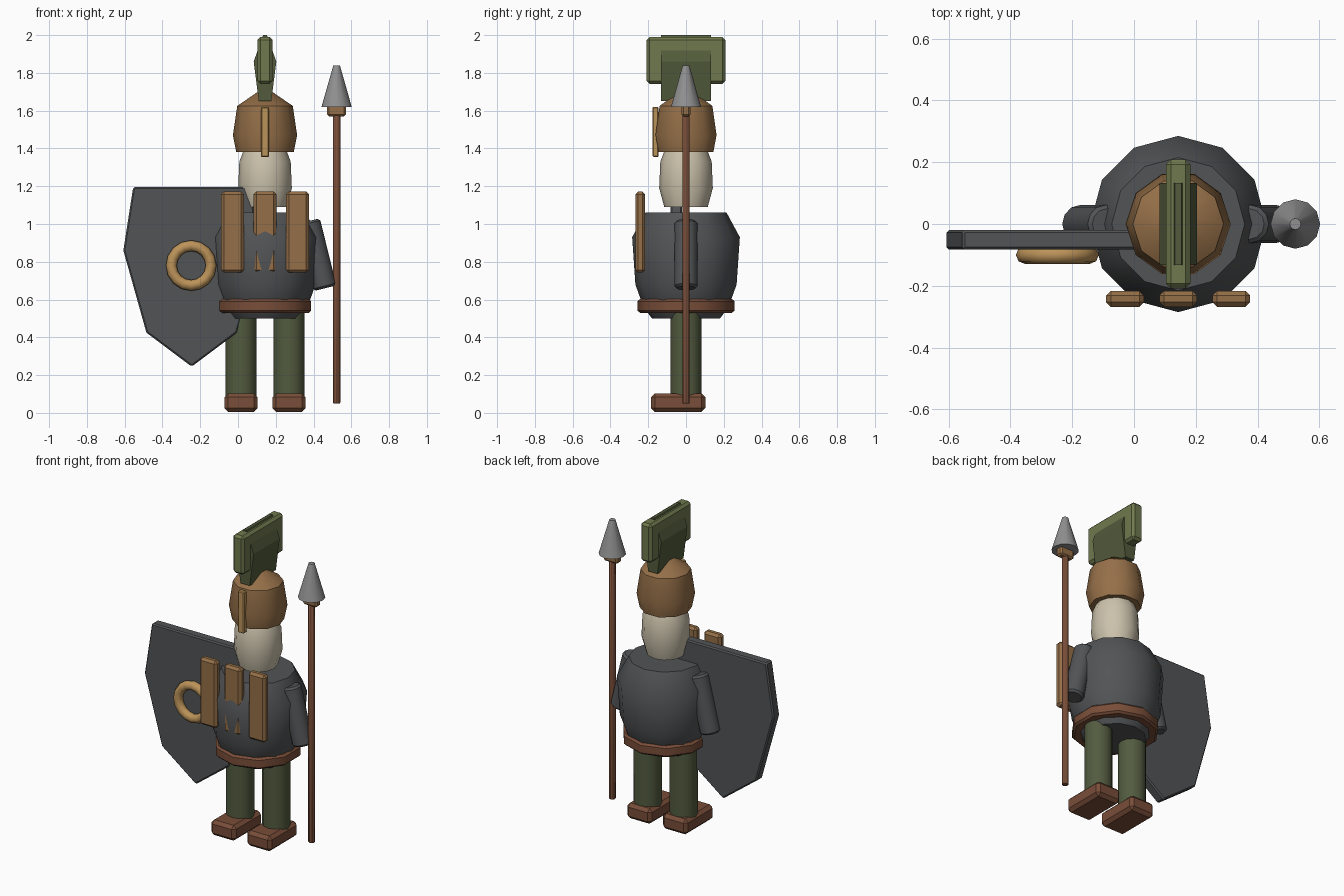
import bpy, bmesh
from math import radians, pi, cos, sin
from mathutils import Vector

if "Cube" in bpy.data.objects:
    bpy.data.objects.remove(bpy.data.objects["Cube"])

CX = 0.143  # body axis


def mat(name, rgb):
    m = bpy.data.materials.new(name)
    m.diffuse_color = (*rgb, 1)
    m.use_nodes = True
    m.node_tree.nodes["Principled BSDF"].inputs["Base Color"].default_value = m.diffuse_color
    return m


IRON = mat("iron", (0.085, 0.088, 0.092))
STEEL = mat("steel", (0.28, 0.28, 0.28))
CLOTH = mat("green_cloth", (0.085, 0.105, 0.05))
PLUME = mat("plume", (0.16, 0.19, 0.075))
PLUME_DARK = mat("plume_dark", (0.085, 0.105, 0.045))
LEATHER = mat("leather", (0.19, 0.075, 0.04))
BRONZE = mat("bronze", (0.30, 0.16, 0.065))
BRASS = mat("brass", (0.50, 0.29, 0.10))
SKIN = mat("pale", (0.60, 0.54, 0.41))


def finish(bm, name, material, bevel=0, smooth=False):
    bmesh.ops.recalc_face_normals(bm, faces=bm.faces)
    me = bpy.data.meshes.new(name)
    bm.to_mesh(me)
    bm.free()
    me.materials.append(material)
    ob = bpy.data.objects.new(name, me)
    bpy.context.collection.objects.link(ob)
    if bevel:
        b = ob.modifiers.new("bevel", 'BEVEL')
        b.width, b.segments, b.limit_method = bevel, 1, 'ANGLE'
        b.angle_limit = radians(40)
    if smooth:
        bpy.ops.object.select_all(action='DESELECT')
        ob.select_set(True)
        bpy.context.view_layer.objects.active = ob
        bpy.ops.object.shade_smooth_by_angle(angle=radians(40))
    return ob


def box(name, material, x, y, z, bevel):
    """Bevelled block from (min, max) ranges."""
    bm = bmesh.new()
    bmesh.ops.create_cube(bm, size=1)
    for v in bm.verts:
        v.co = Vector([(r[0] + r[1]) / 2 + c * (r[1] - r[0]) for c, r in zip(v.co, (x, y, z))])
    return finish(bm, name, material, bevel)


def lathe(name, material, profile, sides, x=CX, y=0, start=0, bevel=0):
    """Closed turned body from (radius, z) pairs."""
    bm = bmesh.new()
    rings = [[bm.verts.new((x + r * cos(start + 2 * pi * i / sides),
                            y + r * sin(start + 2 * pi * i / sides), z))
              for i in range(sides)] for r, z in profile]
    for a, b in zip(rings, rings[1:]):
        for i in range(sides):
            j = (i + 1) % sides
            bm.faces.new((a[i], a[j], b[j], b[i]))
    bm.faces.new(rings[0])
    bm.faces.new(rings[-1])
    return finish(bm, name, material, bevel, True)


def prism(name, material, outline, y0, y1, bevel=0):
    """Outline in x/z extruded along y."""
    bm = bmesh.new()
    f = bm.faces.new([bm.verts.new((x, y0, z)) for x, z in outline])
    ext = bmesh.ops.extrude_face_region(bm, geom=[f], use_keep_orig=True)
    for v in ext["geom"]:
        if isinstance(v, bmesh.types.BMVert):
            v.co.y = y1
    return finish(bm, name, material, bevel)


def mirrored(half, cx):
    """Full outline from the +x half, listed top to bottom."""
    return [(cx + x, z) for x, z in half] + [(cx - x, z) for x, z in reversed(half) if x]


# Torso and belt
lathe("torso", IRON, [(0.18, 0.50), (0.225, 0.56), (0.268, 0.68), (0.285, 0.93), (0.215, 1.06)], 12)
lathe("belt", LEATHER, [(0.257, 0.53), (0.257, 0.602)], 10, start=pi / 2, bevel=0.012)

# Head and helmet
lathe("head", SKIN, [(0.115, 1.09), (0.142, 1.19), (0.136, 1.33), (0.115, 1.385)], 12)
lathe("helmet", BRONZE, [(0.152, 1.38), (0.17, 1.47), (0.147, 1.625), (0.045, 1.695)], 10)
box("nose_guard", BRASS, (CX - 0.022, CX + 0.022), (-0.177, -0.145), (1.355, 1.62), 0.005)

# Crest: tapered holder and plume block
prism("crest_holder", PLUME_DARK,
      mirrored([(0.01, 2.0), (0.06, 1.86), (0.033, 1.65)], CX), -0.132, 0.132)
box("crest_plume", PLUME, (CX - 0.039, CX + 0.039), (-0.208, 0.208), (1.742, 1.99), 0.015)

# Limbs, left and right of the body axis
for side, s in (("left", -1), ("right", 1)):
    lx = CX + s * 0.127
    lathe(side + "_leg", CLOTH, [(0.083, 0.07), (0.083, 0.54)], 12, x=lx)
    box(side + "_boot", LEATHER, (lx - 0.088, lx + 0.088), (-0.185, 0.102), (0.005, 0.103), 0.02)
    top, end = Vector((CX + s * 0.23, 0, 1.015)), Vector((CX + s * 0.318, 0, 0.66))
    arm = lathe(side + "_arm", IRON, [(0.062, 0), (0.062, (top - end).length)], 12, x=0, bevel=0.012)
    arm.location = end
    arm.rotation_euler = (top - end).to_track_quat('Z', 'Y').to_euler()

# Chest plates
for i in (-1, 0, 1):
    px = CX + i * 0.172
    box(f"chest_plate_{i + 2}", BRONZE, (px - 0.061, px + 0.061), (-0.268, -0.216), (0.742, 1.172), 0.015)

# Shield with ring
prism("shield", IRON,
      mirrored([(0.31, 1.195), (0.362, 0.86), (0.24, 0.425), (0, 0.245)], -0.245),
      -0.083, -0.02, 0.008)
bpy.ops.mesh.primitive_torus_add(location=(-0.248, -0.1, 0.78), rotation=(pi / 2, 0, 0),
                                 major_radius=0.105, minor_radius=0.029,
                                 major_segments=16, minor_segments=8)
ring = bpy.context.object
ring.name = "shield_ring"
ring.data.materials.append(BRASS)
bpy.ops.object.shade_smooth_by_angle(angle=radians(50))

# Spear
SX = 0.522
lathe("spear_shaft", LEATHER, [(0.021, 0.05), (0.021, 1.60)], 8, x=SX, bevel=0.004)
box("spear_collar", BRONZE, (SX - 0.05, SX + 0.05), (-0.024, 0.024), (1.57, 1.632), 0.01)
lathe("spear_head", STEEL, [(0.08, 1.62), (0.018, 1.838)], 12, x=SX)
